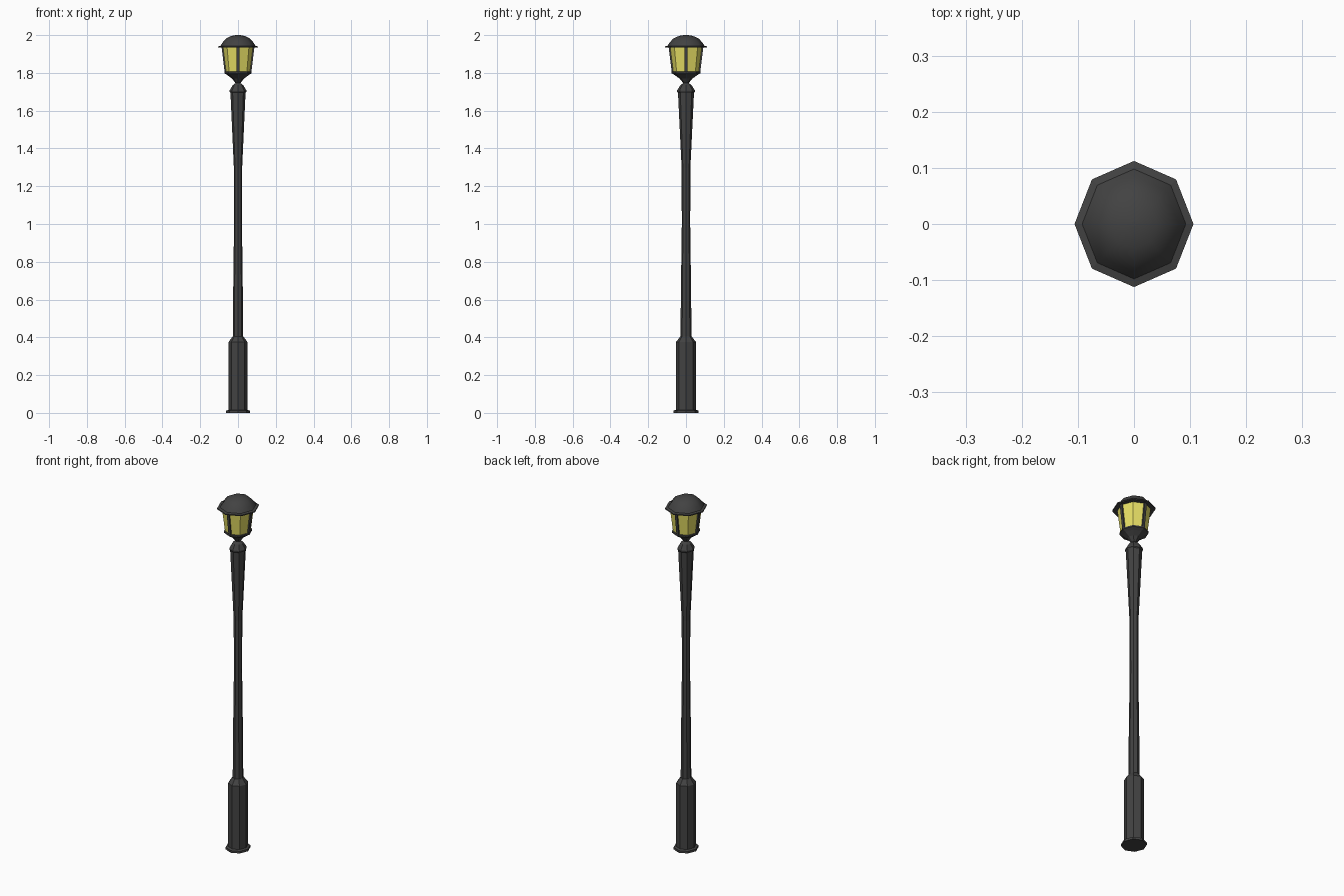
import bpy, bmesh, math

if "Cube" in bpy.data.objects:
    bpy.data.objects.remove(bpy.data.objects["Cube"])

SIDES = 8
Y_STRETCH = 1.06   # the plan is slightly deeper than wide


def material(name, rgb):
    m = bpy.data.materials.new(name)
    m.diffuse_color = (*rgb, 1)
    m.use_nodes = True
    m.node_tree.nodes["Principled BSDF"].inputs["Base Color"].default_value = m.diffuse_color
    return m


iron = material("dark_iron", (0.055, 0.055, 0.055))
amber = material("amber_glass", (0.80, 0.74, 0.13))


def finish(name, bm, mat):
    bmesh.ops.recalc_face_normals(bm, faces=bm.faces)
    me = bpy.data.meshes.new(name)
    bm.to_mesh(me)
    bm.free()
    me.materials.append(mat)
    ob = bpy.data.objects.new(name, me)
    bpy.context.collection.objects.link(ob)
    return ob


def lathe(name, profile, mat):
    """Octagonal turned part from (radius, height) pairs, capped at both ends."""
    bm = bmesh.new()
    rings = []
    for r, z in profile:
        rings.append([bm.verts.new((r * math.cos(a), r * Y_STRETCH * math.sin(a), z))
                      for a in (i * math.tau / SIDES for i in range(SIDES))])
    for lo, hi in zip(rings, rings[1:]):
        for i in range(SIDES):
            j = (i + 1) % SIDES
            bm.faces.new((lo[i], lo[j], hi[j], hi[i]))
    bm.faces.new(rings[0])
    bm.faces.new(rings[-1])
    return finish(name, bm, mat)


# Foot, pedestal and slender post
lathe("base_plate", [(0.063, 0), (0.063, 0.012), (0.05, 0.016)], iron)
lathe("pedestal", [(0.05, 0.012), (0.05, 0.375), (0.028, 0.405)], iron)
lathe("post", [(0.027, 0.40), (0.026, 0.60), (0.021, 1.0), (0.022, 1.30),
               (0.040, 1.695), (0.044, 1.70), (0.044, 1.708),
               (0.028, 1.735), (0.010, 1.748)], iron)

# Lantern holder flaring from the neck
lathe("lantern_holder", [(0.010, 1.742), (0.022, 1.757), (0.032, 1.77), (0.056, 1.788),
                         (0.072, 1.798), (0.072, 1.806), (0.066, 1.808)], iron)

# Tapered glass
lathe("lantern_glass", [(0.066, 1.805), (0.082, 1.938)], amber)

# Four leaning bars on the axis corners of the glass
for k in range(4):
    a = k * math.pi / 2
    c, s = math.cos(a), math.sin(a)
    bm = bmesh.new()
    bmesh.ops.create_cube(bm, size=1)
    for v in bm.verts:
        r = (0.066 if v.co.z < 0 else 0.082) + v.co.x * 0.010
        t = v.co.y * 0.014
        z = 1.805 if v.co.z < 0 else 1.938
        v.co = (r * c - t * s, (r * s + t * c) * Y_STRETCH, z)
    finish(f"lantern_bar_{k + 1}", bm, iron)

# Brim and smooth domed roof
lathe("roof_brim", [(0.106, 1.934), (0.106, 1.940), (0.093, 1.943)], iron)
dome = lathe("roof_dome", [(0.093, 1.942), (0.080, 1.963), (0.063, 1.982),
                           (0.042, 1.993), (0.020, 1.999), (0.004, 2.0)], iron)
for p in dome.data.polygons:
    p.use_smooth = len(p.vertices) == 4
